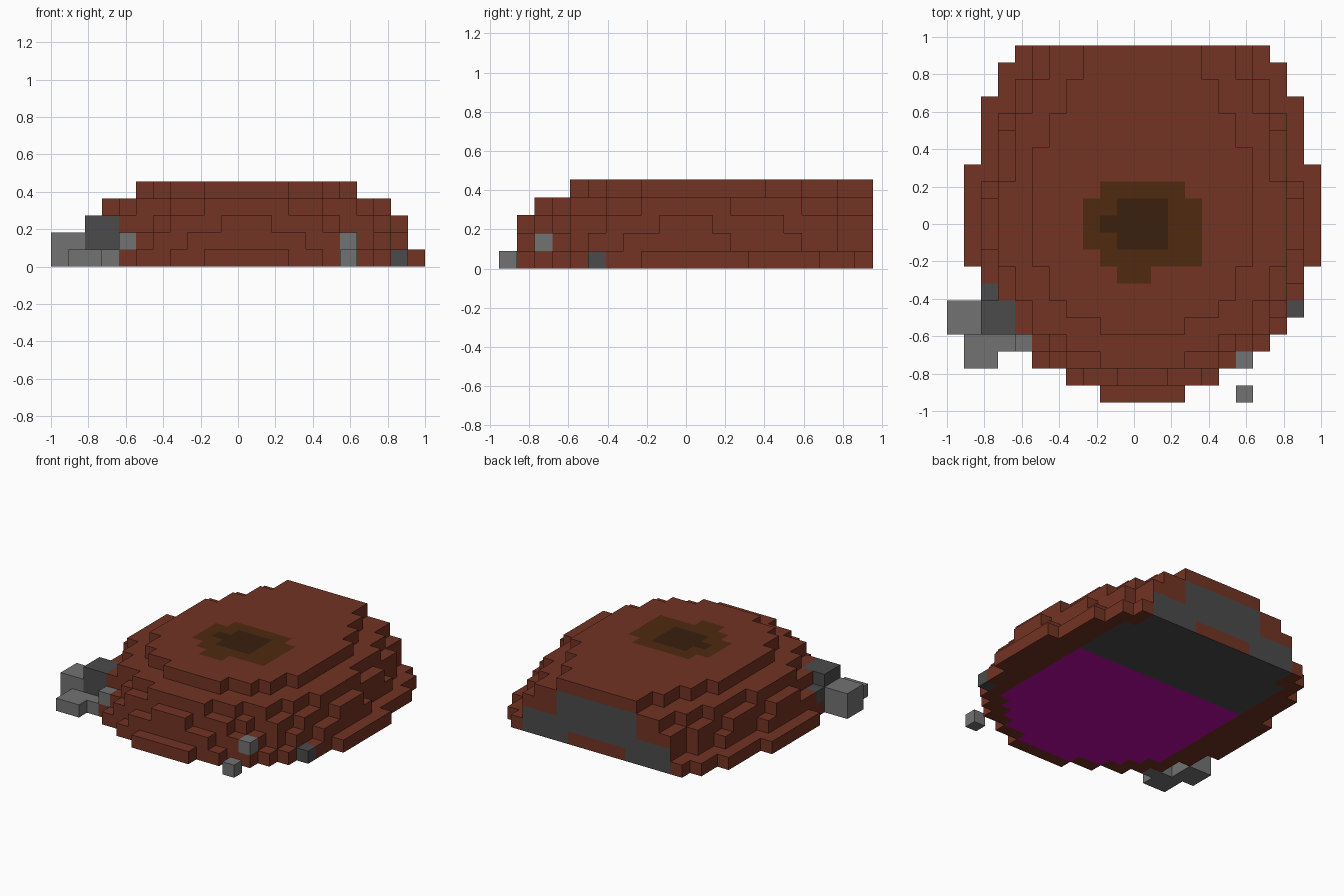
import bpy
import bmesh
from mathutils import Vector

cube = bpy.data.objects.get("Cube")
if cube:
    bpy.data.objects.remove(cube, do_unlink=True)

U = 1 / 11                       # edge of one block
ORIGIN = Vector((-1, -21 * U / 2, 0))


def material(name, r, g, b):
    m = bpy.data.materials.new(name)
    m.use_nodes = True
    m.diffuse_color = (r, g, b, 1)
    m.node_tree.nodes["Principled BSDF"].inputs["Base Color"].default_value = (r, g, b, 1)
    return m


RUST = material("rust_brown", 0.171, 0.033, 0.017)
BROWN = material("burnt_brown", 0.080, 0.023, 0.0045)
DARK = material("charred_brown", 0.042, 0.0144, 0.0045)
STONE = material("light_stone", 0.17, 0.17, 0.17)
SLATE = material("dark_stone", 0.07, 0.07, 0.07)
PURPLE = material("purple", 0.50, 0.002, 0.37)

# Half-widths in blocks of every row, front to back, for each layer (-1 = empty)
LAYERS = [
    [2, 4, 6, 7, 8, 8, 9, 9] + [10] * 6 + [9] * 4 + [8, 8, 7],
    [-1, 3, 5, 6, 7, 8, 8] + [9] * 6 + [8] * 4 + [7, 7, 6, 6],
    [-1, 1, 4, 5, 7, 7, 8, 8, 8, 9, 9, 9] + [8] * 4 + [7, 7, 7, 6, 6],
    [-1, -1, 2, 4, 6, 6, 7, 7] + [8] * 5 + [7] * 4 + [6, 6, 5, 5],
    [-1] * 4 + [2, 4, 5, 5] + [6] * 7 + [5, 5, 4, 4, 3, 3],
]
# Underside panel half-widths, and the stains on top as row: (first, end)
UNDERSIDE = [-1, 2, 4, 5, 6] + [7] * 14 + [6, 6]
STAIN = {7: (10, 12), 8: (9, 15), 9: (8, 15), 10: (8, 15), 11: (8, 15), 12: (9, 14)}
CORE = {9: (10, 13), 10: (9, 13), 11: (10, 13)}
BACK_PANEL = [6, 6, 3, 3, -1]


def mound_colour(cell, normal):
    """Material index of one block face, chosen by place and direction."""
    i, j, k = cell
    side = abs(i - 11)
    if normal == (0, 0, 1) and k == 4:
        for index, rows in ((2, CORE), (1, STAIN)):
            first, end = rows.get(j, (0, 0))
            if first <= i < end:
                return index
    if normal == (0, 0, -1) and k == 0 and side <= UNDERSIDE[j]:
        return 3 if j >= 14 else 4
    if normal == (0, 1, 0) and j == 20 and side <= BACK_PANEL[k]:
        return 0 if k == 0 and side <= 2 else 3
    return 0


def block_object(name, cells, mats, colour=lambda c, n: 0):
    """Build the outer skin of a set of grid blocks."""
    bm = bmesh.new()
    corners = {}

    def vert(p):
        if p not in corners:
            corners[p] = bm.verts.new(ORIGIN + Vector(p) * U)
        return corners[p]

    for cell in sorted(cells):
        for axis in range(3):
            for sign in (-1, 1):
                n = tuple(sign if a == axis else 0 for a in range(3))
                if tuple(c + d for c, d in zip(cell, n)) in cells:
                    continue
                quad = []
                for s, t in ((0, 0), (1, 0), (1, 1), (0, 1))[::sign]:
                    p = list(cell)
                    p[axis] += sign > 0
                    p[(axis + 1) % 3] += s
                    p[(axis + 2) % 3] += t
                    quad.append(vert(tuple(p)))
                bm.faces.new(quad).material_index = colour(cell, n)
    mesh = bpy.data.meshes.new(name)
    bm.to_mesh(mesh)
    bm.free()
    for m in mats:
        mesh.materials.append(m)
    obj = bpy.data.objects.new(name, mesh)
    bpy.context.collection.objects.link(obj)
    return obj


def box(i, j, k, w=1, d=1, h=1):
    return {(a, b, c) for a in range(i, i + w) for b in range(j, j + d) for c in range(k, k + h)}


# Stepped mound with stained top, back panel and underside
mound = {(i, j, k) for k, rows in enumerate(LAYERS) for j, n in enumerate(rows)
         for i in range(11 - n, 12 + n)}
block_object("stepped_mound", mound, [RUST, BROWN, DARK, SLATE, PURPLE], mound_colour)

# Loose stones around the foot
STONES = [
    ("left_big_stone", STONE, (0, 4, 0, 2, 2, 2)),
    ("left_flat_stone", STONE, (1, 2, 0, 2, 2, 1)),
    ("dark_big_stone", SLATE, (2, 4, 1, 2, 2, 2)),
    ("dark_small_stone", SLATE, (2, 6, 1)),
    ("low_pebble", STONE, (3, 3, 0)),
    ("raised_pebble", STONE, (4, 3, 1)),
    ("ledge_pebble", STONE, (17, 2, 1)),
    ("front_pebble", STONE, (17, 0, 0)),
    ("dark_side_pebble", SLATE, (20, 5, 0)),
]
for name, mat, spec in STONES:
    block_object(name, box(*spec) - mound, [mat])
